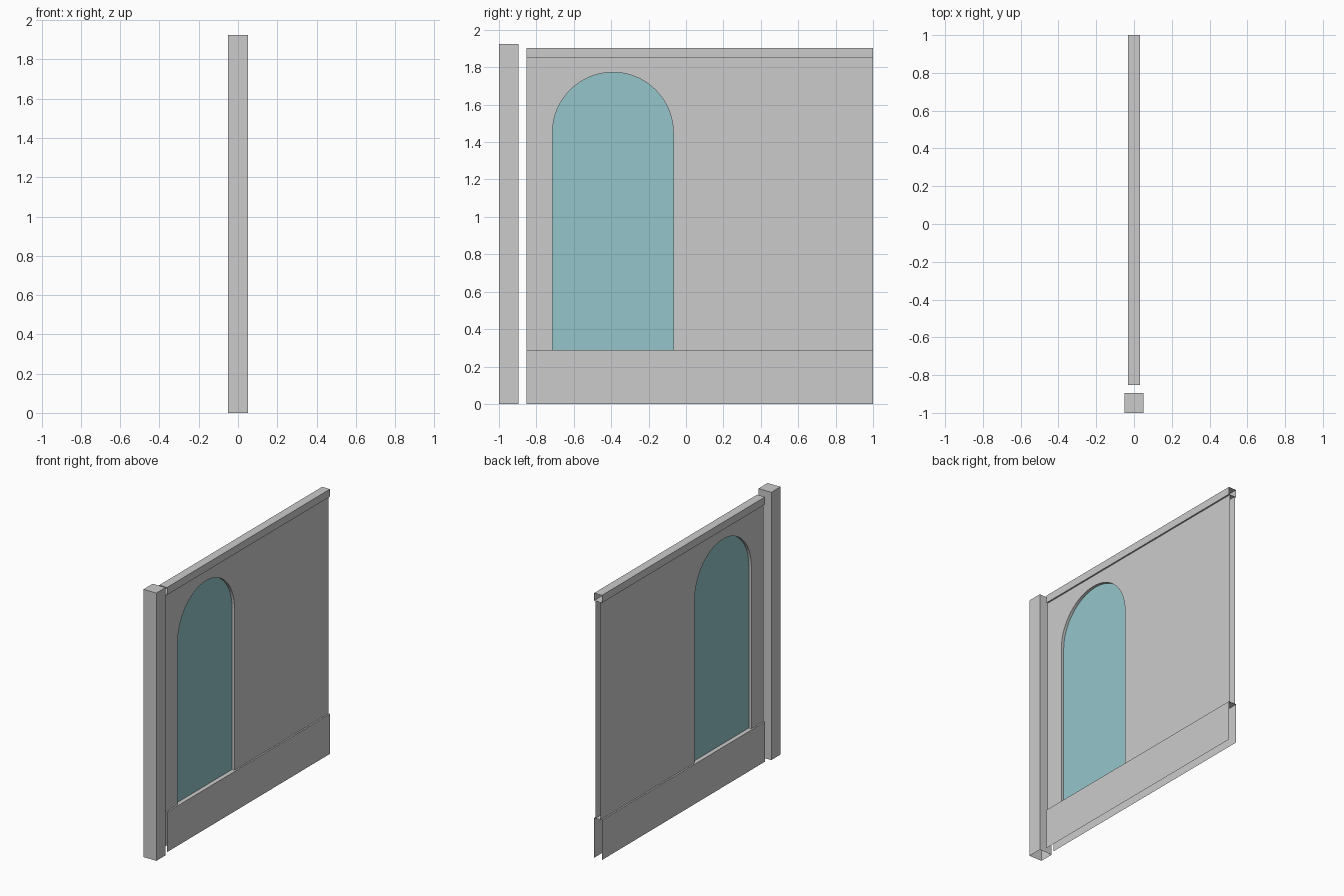
import bpy, bmesh, math
from mathutils import Vector

if "Cube" in bpy.data.objects:
    bpy.data.objects.remove(bpy.data.objects["Cube"])

WALL_Y0, WALL_Y1 = -0.853, 1.0
BASE_Z, TRIM_Z, WALL_TOP = 0.287, 1.849, 1.903
WIN_Y, WIN_R, WIN_TOP = -0.391, 0.323, 1.773


def finish(bm, name):
    me = bpy.data.meshes.new(name)
    bm.to_mesh(me)
    bm.free()
    ob = bpy.data.objects.new(name, me)
    bpy.context.collection.objects.link(ob)
    return ob


def drop_faces(bm, test):
    bmesh.ops.delete(bm, geom=[f for f in bm.faces if test(f)], context='FACES')


def open_box(name, lo, hi, open_sides):
    """Box from corner to corner, leaving out the sides facing open_sides."""
    bm = bmesh.new()
    bmesh.ops.create_cube(bm, size=1)
    lo, hi = Vector(lo), Vector(hi)
    for v in bm.verts:
        v.co = Vector([lo[i] if v.co[i] < 0 else hi[i] for i in range(3)])
    bm.normal_update()
    drop_faces(bm, lambda f: any(f.normal.dot(Vector(s)) > 0.9 for s in open_sides))
    return finish(bm, name)


def polygon(bm, x, points):
    return bm.faces.new([bm.verts.new((x, y, z)) for y, z in points])


# Arched window outline, from the lower left corner over the arch to lower right
spring = WIN_TOP - WIN_R
N = 32
arch = [(WIN_Y - WIN_R, BASE_Z)]
arch += [(WIN_Y - WIN_R * math.cos(math.pi * i / N),
          spring + WIN_R * math.sin(math.pi * i / N)) for i in range(N + 1)]
arch += [(WIN_Y + WIN_R, BASE_Z)]

# Free-standing post, hollow underneath
open_box("post", (-0.051, -1.0, 0), (0.051, -0.896, 1.925), [(0, 0, -1)])

# Plinth and top rail, open at the ends
ends = [(0, 1, 0), (0, -1, 0)]
open_box("plinth", (-0.031, WALL_Y0, 0), (0.031, WALL_Y1, BASE_Z), ends + [(0, 0, -1)])
open_box("top_rail", (-0.031, WALL_Y0, TRIM_Z), (0.031, WALL_Y1, WALL_TOP), ends)

# Wall panel: two skins joined by the window reveal, outer edges left open
T = 0.02
bm = bmesh.new()
outline = [(WALL_Y0, BASE_Z)] + arch + [(WALL_Y1, BASE_Z), (WALL_Y1, TRIM_Z), (WALL_Y0, TRIM_Z)]
face = polygon(bm, -T, outline)
ext = bmesh.ops.extrude_face_region(bm, geom=[face], use_keep_orig=True)
bmesh.ops.translate(bm, vec=(2 * T, 0, 0),
                    verts=[g for g in ext["geom"] if isinstance(g, bmesh.types.BMVert)])
bmesh.ops.recalc_face_normals(bm, faces=bm.faces[:])
bm.normal_update()


def is_outer_edge(f):
    c = f.calc_center_median()
    if abs(f.normal.x) > 0.5:
        return False
    return (c.y < WALL_Y0 + 0.001 or c.y > WALL_Y1 - 0.001
            or c.z < BASE_Z + 0.001 or c.z > TRIM_Z - 0.001)


drop_faces(bm, is_outer_edge)
finish(bm, "wall_panel")

# Window pane in the middle of the wall
bm = bmesh.new()
polygon(bm, 0, arch)
pane = finish(bm, "window_pane")
glass = bpy.data.materials.new("glass")
glass.diffuse_color = (0.30, 0.56, 0.59, 1)
glass.use_nodes = True
glass.node_tree.nodes["Principled BSDF"].inputs["Base Color"].default_value = glass.diffuse_color
pane.data.materials.append(glass)
